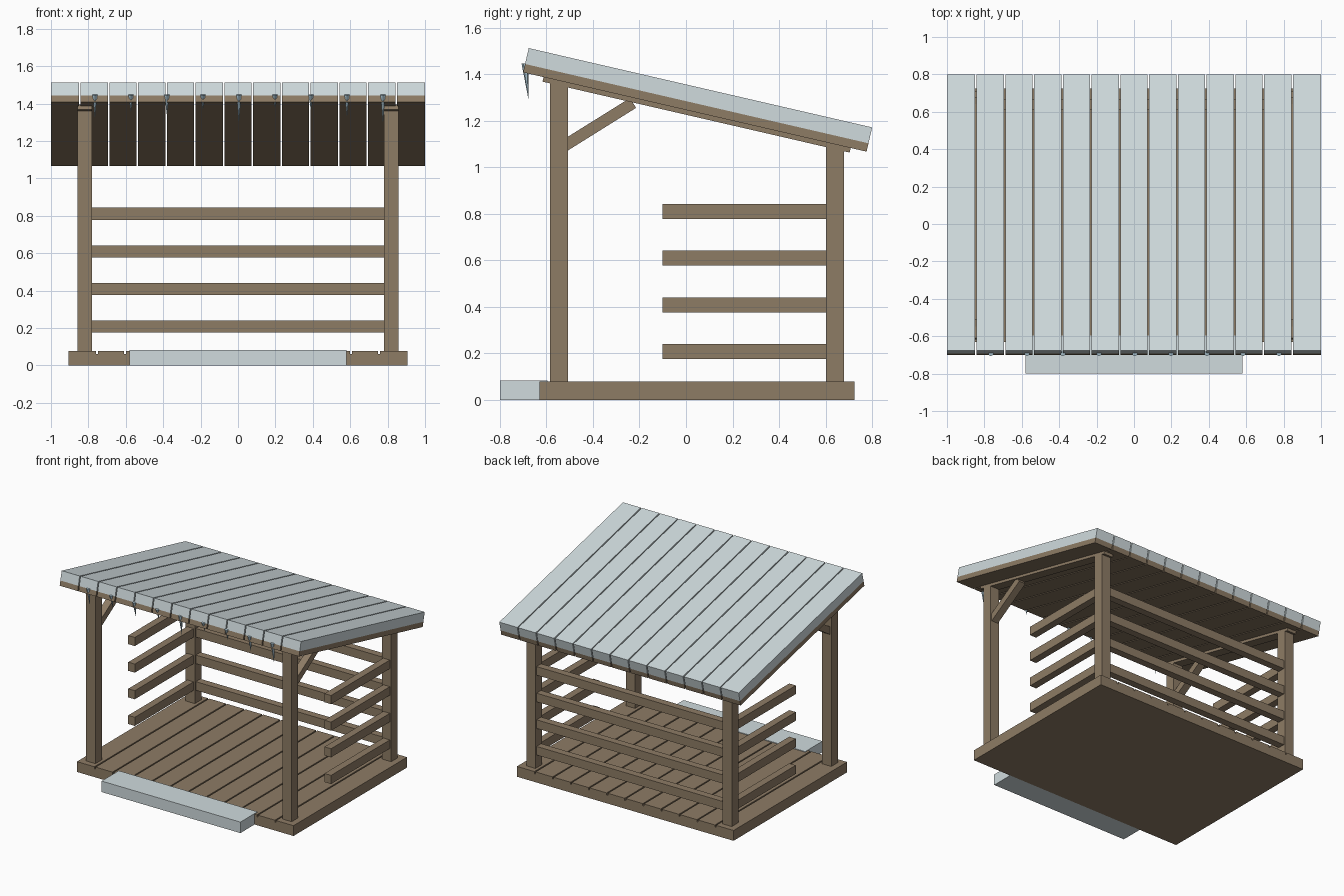
import bpy, math
from mathutils import Matrix, Vector

cube = bpy.data.objects.get("Cube")
if cube:
    bpy.data.objects.remove(cube, do_unlink=True)


def make_material(name, rgb):
    m = bpy.data.materials.new(name)
    m.use_nodes = True
    color = (*rgb, 1)
    m.diffuse_color = color
    bsdf = next(n for n in m.node_tree.nodes if n.type == 'BSDF_PRINCIPLED')
    bsdf.inputs["Base Color"].default_value = color
    bsdf.inputs["Roughness"].default_value = 0.9
    return m


WOOD = make_material("weathered wood", (0.27, 0.2, 0.13))
SNOW = make_material("snow", (0.63, 0.71, 0.73))
ICE = make_material("ice", (0.42, 0.57, 0.65))


def box(name, lo, hi, mat, frame=Matrix()):
    """Box between two corners, placed in an optional local frame."""
    lo, hi = Vector(lo), Vector(hi)
    bpy.ops.mesh.primitive_cube_add(size=1)
    ob = bpy.context.object
    ob.name = name
    ob.data.transform(Matrix.Translation((lo + hi) / 2) @ Matrix.Diagonal((*(hi - lo), 1)))
    ob.matrix_world = frame
    ob.data.materials.append(mat)
    return ob


def planks(name, count, half_width, gap, y0, y1, z0, z1, mat, frame=Matrix()):
    """Row of boards side by side along x, with narrow gaps."""
    pitch = 2 * half_width / count
    for i in range(count):
        left = -half_width + i * pitch
        a = left + (gap / 2 if i else 0)
        b = left + pitch - (gap / 2 if i < count - 1 else 0)
        box(name, (a, y0, z0), (b, y1, z1), mat, frame)


# Floor: solid base with boards on top
box("floor_base", (-0.905, -0.63, 0), (0.905, 0.725, 0.062), WOOD)
planks("floor_board", 12, 0.905, 0.01, -0.63, 0.725, 0.062, 0.078, WOOD)

# Snow drift in front of the entrance
box("snow_step", (-0.58, -0.80, 0), (0.58, -0.595, 0.083), SNOW)

# Roof: local frame starts at the front top edge and slopes down to the back
slope = math.radians(13)
roof = Matrix.Translation((0, -0.676, 1.512)) @ Matrix.Rotation(-slope, 4, 'X')
length = 1.515
planks("roof_snow", 13, 1.0, 0.008, 0, length, -0.07, 0, SNOW, roof)
planks("roof_board", 13, 1.0, 0.008, 0, length, -0.107, -0.07, WOOD, roof)

# Posts, rafters, braces and side rails, mirrored left and right
post, thin = 0.0385, 0.0275
rail_heights = [0.175 + 0.201 * i for i in range(4)]
brace_frame = Matrix.Translation((0, -0.55, 1.075)) @ Matrix.Rotation(math.radians(32), 4, 'X')
for side, x in (("left", 0.82), ("right", -0.82)):
    box(f"front_post_{side}", (x - post, -0.585, 0.07), (x + post, -0.508, 1.38), WOOD)
    box(f"back_post_{side}", (x - post, 0.602, 0.07), (x + post, 0.68, 1.105), WOOD)
    box(f"rafter_{side}", (x - post, 0.09, -0.127), (x + post, length - 0.07, -0.1), WOOD, roof)
    box(f"brace_{side}", (x - thin, 0, -0.025), (x + thin, 0.38, 0.025), WOOD, brace_frame)
    for z in rail_heights:
        box(f"side_rail_{side}", (x - thin, -0.10, z), (x + thin, 0.61, z + 0.065), WOOD)

# Back rails
for z in rail_heights:
    box("back_rail", (-0.79, 0.64 - thin, z), (0.79, 0.64 + thin, z + 0.065), WOOD)

# Icicles under the front edge of the snow
tips = [1.32, 1.35, 1.335, 1.365, 1.295, 1.375, 1.36, 1.325, 1.29]
for i, tip in enumerate(tips):
    x = -0.765 + i * 0.1925
    bottom, top = Vector((x, -0.677, tip)), Vector((x, -0.692, 1.447))
    axis = top - bottom
    bpy.ops.mesh.primitive_cone_add(vertices=6, radius1=0.0, radius2=0.015, depth=axis.length,
                                    location=(top + bottom) / 2,
                                    rotation=axis.to_track_quat('Z', 'Y').to_euler())
    ob = bpy.context.object
    ob.name = "icicle"
    ob.data.materials.append(ICE)
